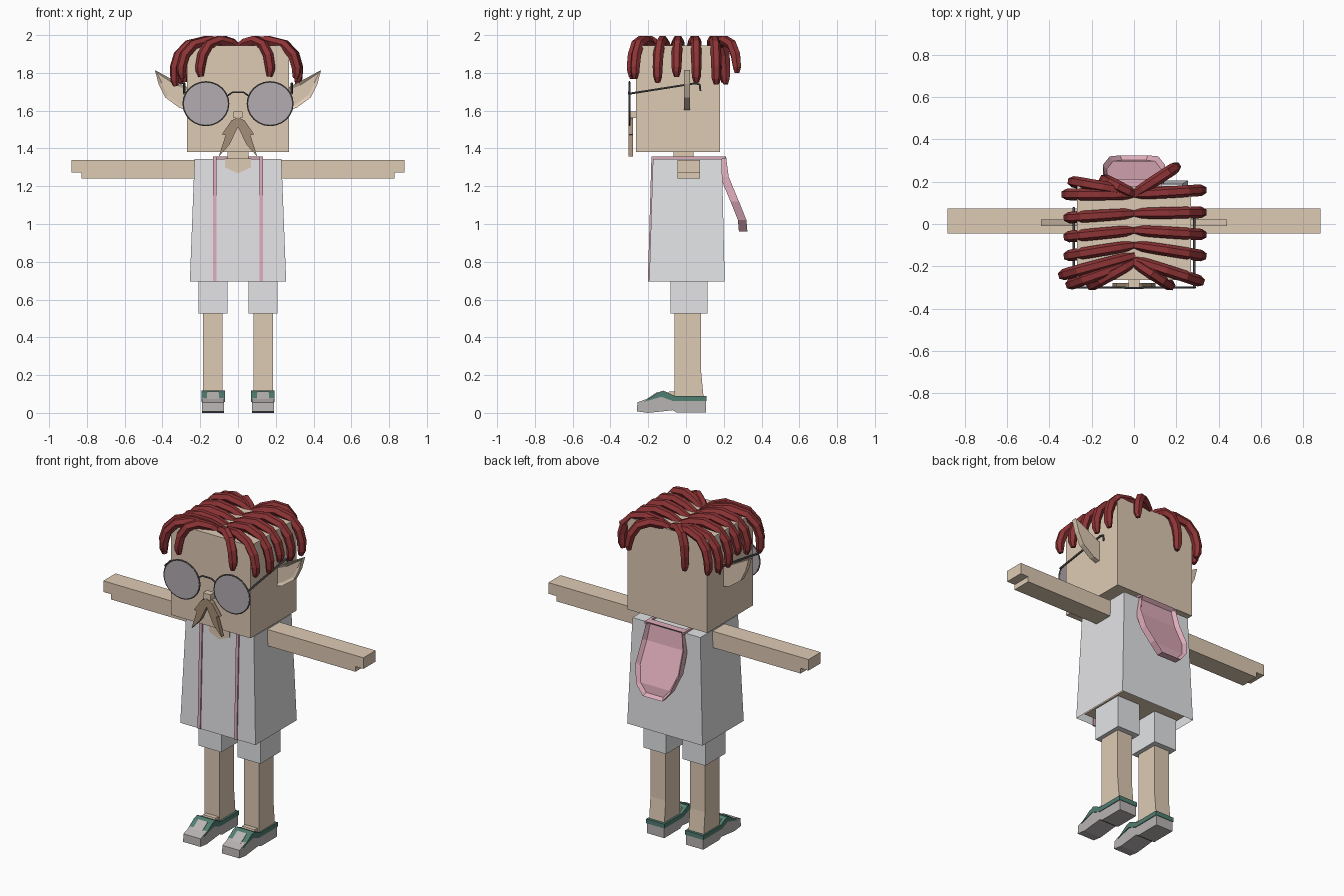
import bpy, bmesh, math

if "Cube" in bpy.data.objects:
    bpy.data.objects.remove(bpy.data.objects["Cube"], do_unlink=True)


def srgb(c):
    c /= 255
    return c / 12.92 if c <= 0.04045 else ((c + 0.055) / 1.055) ** 2.4


def material(name, *rgb):
    m = bpy.data.materials.new(name)
    col = [srgb(c) for c in rgb] + [1]
    m.use_nodes = True
    m.diffuse_color = col
    m.node_tree.nodes["Principled BSDF"].inputs["Base Color"].default_value = col
    return m


SKIN = material("skin", 222, 202, 180)
WHITE = material("white cloth", 227, 228, 230)
RED = material("dark red hair", 142, 52, 54)
PINK = material("pink cloth", 222, 172, 186)
GREEN = material("green shoe trim", 80, 125, 112)
GREY = material("grey sole", 186, 180, 180)
LENS = material("mauve lens", 180, 171, 177)
FRAME = material("dark frame", 100, 98, 100)
BROWN = material("brown moustache", 165, 142, 120)


def finish(name, bm, mat):
    bmesh.ops.recalc_face_normals(bm, faces=bm.faces)
    me = bpy.data.meshes.new(name)
    bm.to_mesh(me)
    bm.free()
    me.materials.append(mat)
    ob = bpy.data.objects.new(name, me)
    bpy.context.collection.objects.link(ob)
    return ob


def prism(name, pts, axis, lo, hi, mat, inset=0):
    """Extrude a flat outline along an axis; optionally dish its low side."""
    put = {"x": lambda a, b, d: (d, a, b),
           "y": lambda a, b, d: (a, d, b),
           "z": lambda a, b, d: (a, b, d)}[axis]
    bm = bmesh.new()
    near = [bm.verts.new(put(a, b, lo)) for a, b in pts]
    far = [bm.verts.new(put(a, b, hi)) for a, b in pts]
    n = len(pts)
    for i in range(n):
        j = (i + 1) % n
        bm.faces.new((near[i], near[j], far[j], far[i]))
    face = bm.faces.new(near[::-1])
    bm.faces.new(far)
    if inset:
        bmesh.ops.recalc_face_normals(bm, faces=bm.faces)
        bmesh.ops.inset_region(bm, faces=[face], thickness=inset, depth=-inset / 2)
    return finish(name, bm, mat)


def frustum(name, bottom, top, mat, open_bottom=False):
    """Box between two rectangles given as x0, x1, y0, y1, z."""
    bm = bmesh.new()
    rings = [[bm.verts.new((x, y, z)) for x, y in ((x0, y0), (x1, y0), (x1, y1), (x0, y1))]
             for x0, x1, y0, y1, z in (bottom, top)]
    for i in range(4):
        j = (i + 1) % 4
        bm.faces.new((rings[0][i], rings[0][j], rings[1][j], rings[1][i]))
    bm.faces.new(rings[1])
    if not open_bottom:
        bm.faces.new(rings[0])
    return finish(name, bm, mat)


def box(name, x0, x1, y0, y1, z0, z1, mat):
    return frustum(name, (x0, x1, y0, y1, z0), (x0, x1, y0, y1, z1), mat)


def tube(name, pts, radius, mat, taper=None, closed=False):
    cu = bpy.data.curves.new(name, "CURVE")
    cu.dimensions = "3D"
    cu.bevel_depth = radius
    cu.bevel_resolution = 1
    cu.use_fill_caps = True
    sp = cu.splines.new("POLY")
    sp.points.add(len(pts) - 1)
    sp.use_cyclic_u = closed
    for i, p in enumerate(pts):
        sp.points[i].co = (*p, 1)
        sp.points[i].radius = taper[i] if taper else 1
    cu.materials.append(mat)
    ob = bpy.data.objects.new(name, cu)
    bpy.context.collection.objects.link(ob)
    bpy.ops.object.select_all(action="DESELECT")
    ob.select_set(True)
    bpy.context.view_layer.objects.active = ob
    bpy.ops.object.convert(target="MESH")
    for p in ob.data.polygons:
        p.use_smooth = False


# Head, neck and body
box("head", -0.27, 0.27, -0.265, 0.18, 1.38, 1.945, SKIN)
box("neck", -0.055, 0.055, -0.065, 0.04, 1.3, 1.4, SKIN)
frustum("shirt", (-0.255, 0.255, -0.195, 0.205, 0.695),
        (-0.23, 0.23, -0.175, 0.19, 1.345), WHITE, open_bottom=True)
box("torso", -0.22, 0.22, -0.165, 0.18, 0.72, 1.33, SKIN)
prism("neckline", [(-0.07, 1.346), (-0.07, 1.3), (0, 1.268), (0.07, 1.3), (0.07, 1.346)],
      "y", -0.181, -0.174, SKIN)

# Nose and bridge of the glasses
box("nose", -0.025, 0.025, -0.303, -0.26, 1.56, 1.595, SKIN)
tube("glasses_bridge", [(-0.055, -0.3, 1.68), (-0.03, -0.303, 1.697), (0.03, -0.303, 1.697),
                        (0.055, -0.3, 1.68)], 0.005, FRAME)

for side, s in (("left", 1), ("right", -1)):
    def flip(pts):
        return [(s * a, b) for a, b in pts]

    def span(a, b):
        return sorted((s * a, s * b))

    # Arm with a stepped hand
    prism(side + "_arm", flip([(0.22, 1.24), (0.828, 1.24), (0.828, 1.272), (0.882, 1.272),
                               (0.882, 1.34), (0.22, 1.34)]), "y", -0.045, 0.073, SKIN)

    # Leg and shorts
    x0, x1 = span(0.055, 0.21)
    box(side + "_shorts_leg", x0, x1, -0.083, 0.113, 0.525, 0.74, WHITE)
    prism(side + "_leg", [(-0.06, 0.06), (0.095, 0.06), (0.08, 0.22), (0.08, 0.56), (-0.06, 0.56)],
          "x", *span(0.082, 0.185), SKIN)

    # Shoe: foot, sole, trim and laces
    prism(side + "_shoe_sole", [(-0.26, 0.008), (-0.2, 0.0), (-0.07, 0.014), (-0.05, 0.002),
                                (0.105, 0.002), (0.105, 0.067), (-0.07, 0.067), (-0.13, 0.098),
                                (-0.19, 0.08), (-0.257, 0.056)],
          "x", *span(0.074, 0.19), GREY)
    prism(side + "_shoe_trim", [(-0.225, 0.058), (-0.13, 0.085), (-0.07, 0.063), (0.108, 0.063),
                                (0.108, 0.09), (-0.06, 0.09), (-0.12, 0.118), (-0.15, 0.108)],
          "x", *span(0.07, 0.194), GREEN)
    prism(side + "_instep", [(-0.1, 0.09), (-0.05, 0.09), (-0.05, 0.112), (-0.09, 0.114)],
          "x", *span(0.09, 0.175), SKIN)
    prism(side + "_toe_panel", [(-0.226, 0.05), (-0.15, 0.09), (-0.15, 0.112), (-0.226, 0.062)],
          "x", *span(0.1, 0.164), GREY)

    # Pointed ear with a hollow front
    prism(side + "_ear", flip([(0.26, 1.72), (0.32, 1.75), (0.44, 1.815), (0.42, 1.74),
                               (0.385, 1.67), (0.31, 1.615), (0.26, 1.6)]),
          "y", -0.01, 0.022, SKIN, inset=0.018)

    # Round lens, rim and ear hook of the glasses
    ring = [(s * 0.17 + 0.12 * math.cos(i * math.tau / 24), 1.637 + 0.115 * math.sin(i * math.tau / 24))
            for i in range(24)]
    prism(side + "_lens", ring, "y", -0.303, -0.296, LENS)
    tube(side + "_lens_rim", [(x, -0.3, z) for x, z in ring], 0.005, FRAME, closed=True)
    tube(side + "_glasses_arm", [(s * 0.285, y, z) for y, z in
                                 ((-0.3, 1.69), (0.05, 1.745), (0.073, 1.738), (0.076, 1.705))],
         0.006, FRAME)

    # Moustache half
    prism(side + "_moustache", flip([(0, 1.565), (0.035, 1.548), (0.085, 1.475), (0.066, 1.47),
                                     (0.102, 1.357), (0.045, 1.42), (0, 1.515)]),
          "y", -0.305, -0.28, BROWN)

    # Strap running up the front and over the shoulder
    prism(side + "_strap", [(-0.202, 0.695), (-0.183, 1.357), (0.21, 1.357), (0.21, 1.343),
                            (-0.172, 1.343), (-0.192, 0.695)],
          "x", *span(0.115, 0.133), PINK)

# Hood hanging down the back, as a dished shell
bm = bmesh.new()
rows = []
for z, w, y in ((1.357, 0.12, 0.212), (1.25, 0.14, 0.226), (1.12, 0.147, 0.28),
                (1.02, 0.115, 0.32), (0.96, 0.065, 0.325)):
    rows.append([bm.verts.new(p) for p in
                 ((-w, y, z), (w, y, z), (w, y - 0.045, z), (-w, y - 0.045, z))])
outer = []
for a, b in zip(rows, rows[1:]):
    for i in range(4):
        j = (i + 1) % 4
        f = bm.faces.new((a[i], a[j], b[j], b[i]))
        if i == 0:
            outer.append(f)
bm.faces.new(rows[0])
bm.faces.new(rows[-1])
bmesh.ops.recalc_face_normals(bm, faces=bm.faces)
bmesh.ops.inset_region(bm, faces=outer, thickness=0.018, depth=-0.022)
finish("hood", bm, PINK)

# Hair locks: root y, then tip x, y, z
locks = [(0.14, 0.32, 0.16, 1.74), (0.05, 0.32, 0.055, 1.75), (-0.03, 0.32, -0.05, 1.78),
         (-0.1, 0.32, -0.15, 1.75), (-0.17, 0.31, -0.27, 1.77), (-0.18, 0.17, -0.29, 1.78),
         (0.14, 0.2, 0.27, 1.8),
         (0.14, -0.32, 0.14, 1.75), (0.05, -0.31, 0.03, 1.74), (-0.03, -0.31, -0.06, 1.78),
         (-0.1, -0.31, -0.15, 1.75), (-0.15, -0.335, -0.24, 1.73), (-0.18, -0.3, -0.285, 1.77),
         (-0.18, -0.2, -0.29, 1.78), (0.15, -0.29, 0.2, 1.75), (0.14, -0.14, 0.21, 1.74)]
drop = [(0, 1.93), (0.22, 1.958), (0.5, 1.972), (0.78, 1.95), (0.94, 1.895), (1, 1.83)]
for n, (root, tx, ty, tz) in enumerate(locks):
    path = [(tx * f, root + (ty - root) * f, z) for f, z in drop]
    path += [(tx, ty, tz + 0.03), (tx * 0.98, ty, tz)]
    tube(f"hair_lock_{n + 1}", path, 0.028, RED, taper=[0.8, 0.95, 1, 1, 1, 0.95, 0.85, 0.5])
